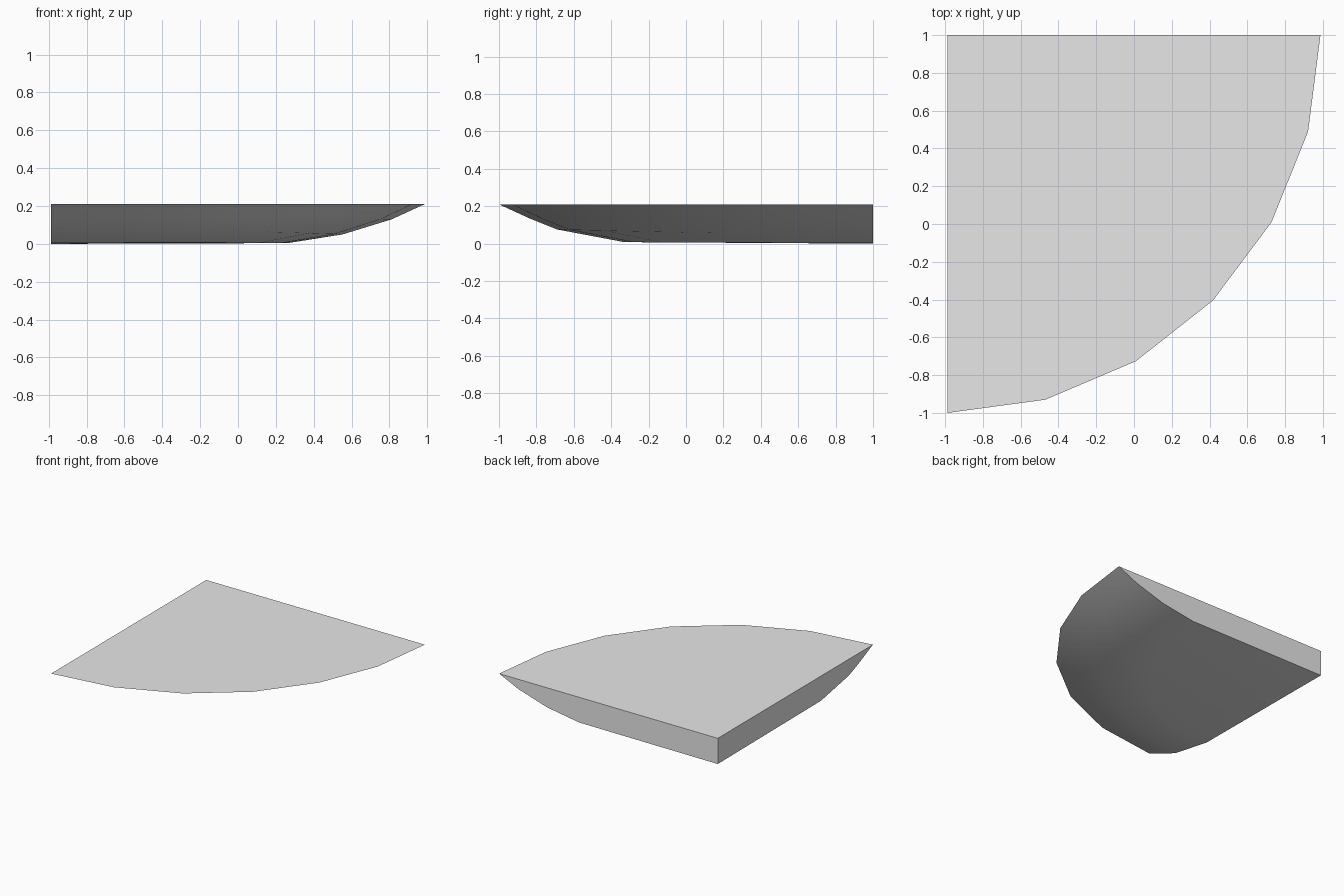
import bpy, bmesh
from math import sin, cos, pi, radians

cube = bpy.data.objects.get("Cube")
if cube:
    bpy.data.objects.remove(cube)

grey = bpy.data.materials.new("light_grey")
grey.use_nodes = True
colour = (0.8, 0.8, 0.8, 1)
grey.diffuse_color = colour
grey.node_tree.nodes["Principled BSDF"].inputs["Base Color"].default_value = colour

CORNER_X, CORNER_Y, TOP = -0.987, 1.0, 0.21
SEGMENTS = 6
# Rings from rim to base: (radius, height) on the back side and on the straight side
RINGS = [((1.974, TOP), (2.0, TOP)),
         ((1.80, 0.13), (1.83, 0.132)),
         ((1.54, 0.05), (1.69, 0.076)),
         ((1.25, 0.004), (1.33, 0.008))]

bm = bmesh.new()


def ring_points(start, end):
    points = []
    for i in range(SEGMENTS + 1):
        a = pi / 2 * i / SEGMENTS
        t = sin(a) ** 2
        r, z = (s + (e - s) * t for s, e in zip(start, end))
        points.append(bm.verts.new((CORNER_X + r * cos(a), CORNER_Y - r * sin(a), z)))
    return points


rings = [ring_points(*ring) for ring in RINGS]
top_corner = bm.verts.new((CORNER_X, CORNER_Y, TOP))
base_corner = bm.verts.new((CORNER_X, CORNER_Y, 0))

# Curved underside and the fan closing it at the corner
for upper, lower in zip(rings, rings[1:]):
    for i in range(SEGMENTS):
        bm.faces.new((upper[i], upper[i + 1], lower[i + 1], lower[i]))
for i in range(SEGMENTS):
    bm.faces.new((rings[-1][i], rings[-1][i + 1], base_corner))

# Flat top and the two straight cut sides
bm.faces.new([top_corner] + rings[0])
for end in (0, -1):
    bm.faces.new([top_corner] + [ring[end] for ring in rings] + [base_corner])

bmesh.ops.recalc_face_normals(bm, faces=bm.faces)
mesh = bpy.data.meshes.new("quarter_dish")
bm.to_mesh(mesh)
bm.free()
mesh.materials.append(grey)

dish = bpy.data.objects.new("quarter_dish", mesh)
bpy.context.collection.objects.link(dish)
bpy.ops.object.select_all(action="DESELECT")
dish.select_set(True)
bpy.context.view_layer.objects.active = dish
bpy.ops.object.shade_smooth_by_angle(angle=radians(25))
